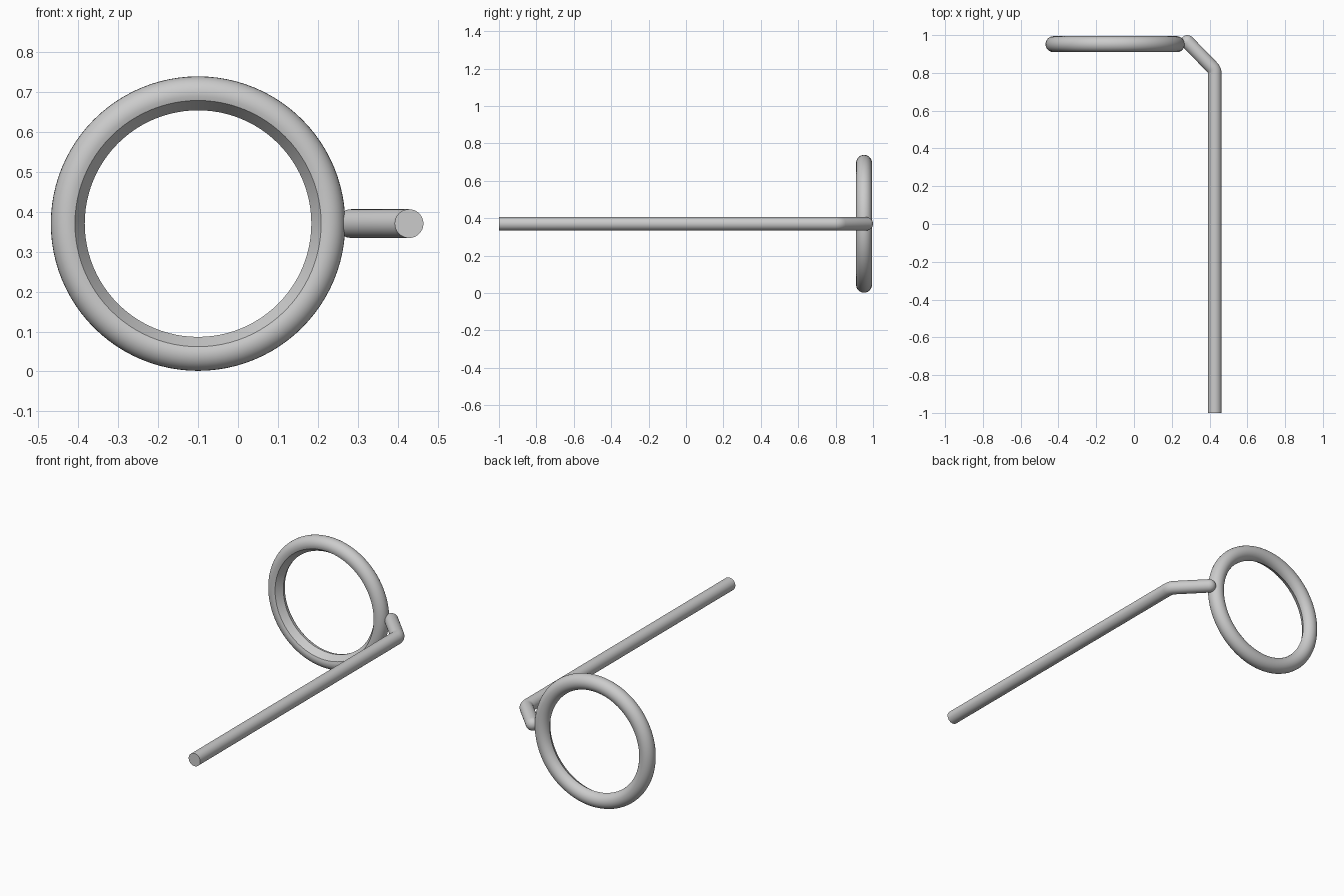
import bpy, bmesh, math
from mathutils import Vector

if "Cube" in bpy.data.objects:
    bpy.data.objects.remove(bpy.data.objects["Cube"])

ZC = 0.37


def finish(obj, angle=35):
    bpy.ops.object.select_all(action='DESELECT')
    obj.select_set(True)
    bpy.context.view_layer.objects.active = obj
    bpy.ops.object.shade_smooth_by_angle(angle=math.radians(angle))


def add_mesh(name, bm):
    bmesh.ops.recalc_face_normals(bm, faces=bm.faces[:])
    mesh = bpy.data.meshes.new(name)
    bm.to_mesh(mesh)
    bm.free()
    obj = bpy.data.objects.new(name, mesh)
    bpy.context.collection.objects.link(obj)
    finish(obj)
    return obj


def bridge(bm, a, b):
    n = len(a)
    for i in range(n):
        bm.faces.new((a[i], a[(i + 1) % n], b[(i + 1) % n], b[i]))


# Ring: round section with a creased bevel on the front inner edge
def lens_ring(segments=96):
    R, r, yc = 0.326, 0.0425, 0.952
    profile = []
    for k in range(21):
        a = math.radians(-115 + 295 * k / 20)
        profile.append((R + r * math.cos(a), yc + r * math.sin(a)))
    bm = bmesh.new()
    loops = []
    for s in range(segments):
        t = math.tau * s / segments
        loops.append([bm.verts.new((-0.1 + q * math.cos(t), y, ZC + q * math.sin(t)))
                      for q, y in profile])
    for s in range(segments):
        bridge(bm, loops[s], loops[(s + 1) % segments])
    return add_mesh("lens_ring", bm)


# Rod: straight arm, tight elbow, angled hinge with a domed end
def temple_arm(sides=32, r=0.036):
    bend, tip = Vector((0.428, 0.815, ZC)), Vector((0.283, 0.964, ZC))
    d = (tip - bend).normalized()
    y_dir = Vector((0, 1, 0))
    path = [(Vector((0.428, -1, ZC)), y_dir, r)]
    t0 = 0.02
    a, b = bend - y_dir * t0, bend + d * t0
    for k in range(6):
        u = k / 5
        p = a * (1 - u) ** 2 + bend * 2 * u * (1 - u) + b * u ** 2
        path.append((p, y_dir.lerp(d, u).normalized(), r))
    for k in range(7):
        t = math.radians(85) * k / 6
        path.append((tip + d * r * math.sin(t), d, r * math.cos(t)))
    bm = bmesh.new()
    up = Vector((0, 0, 1))
    loops = []
    for p, tan, rad in path:
        side = tan.cross(up)
        loops.append([bm.verts.new(p + side * rad * math.cos(math.tau * i / sides)
                                   + up * rad * math.sin(math.tau * i / sides))
                      for i in range(sides)])
    for l0, l1 in zip(loops, loops[1:]):
        bridge(bm, l0, l1)
    bm.faces.new(loops[0])
    bm.faces.new(loops[-1])
    return add_mesh("temple_arm", bm)


lens_ring()
temple_arm()
